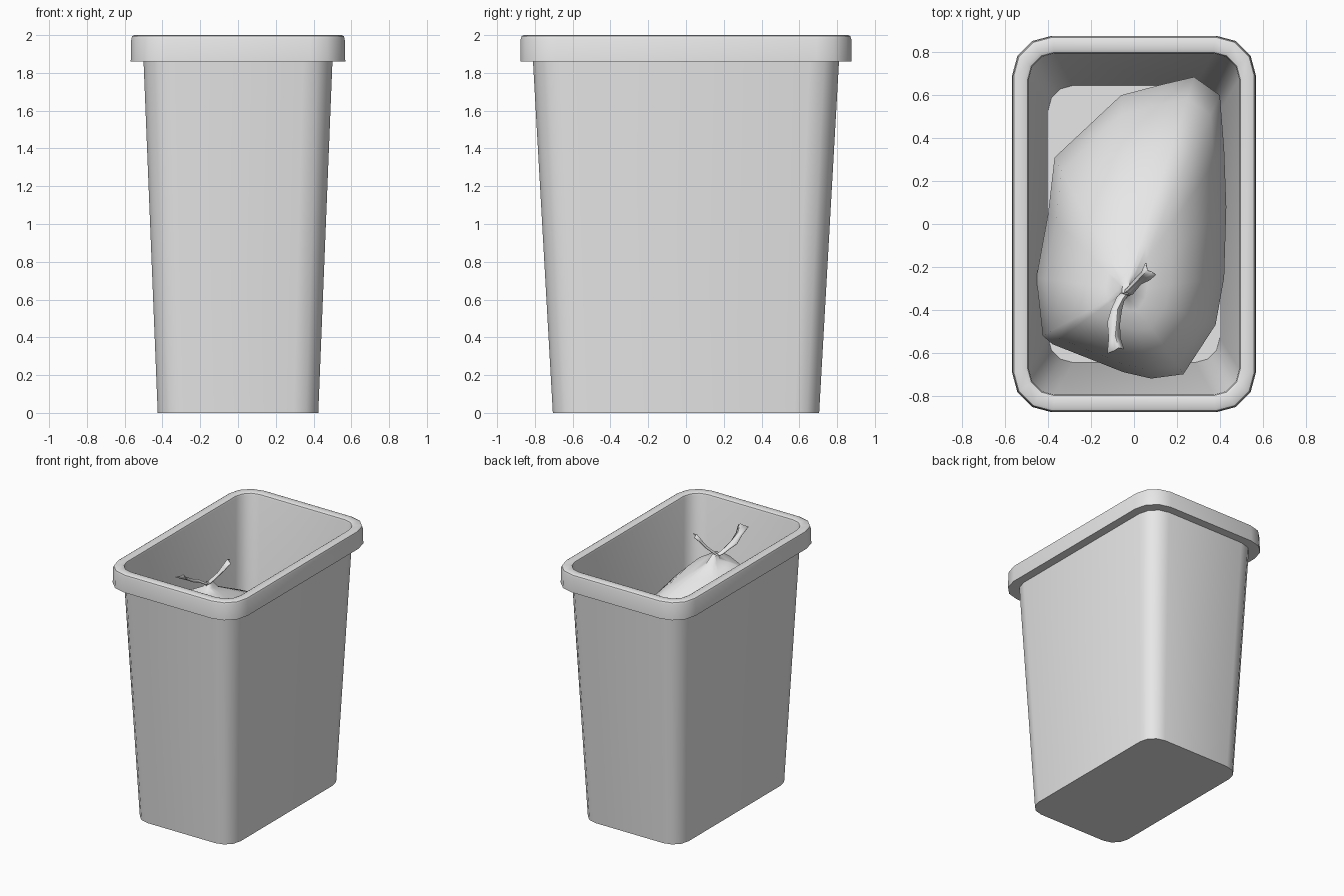
import bpy, bmesh, math
from mathutils import Vector

cube = bpy.data.objects.get("Cube")
if cube:
    bpy.data.objects.remove(cube, do_unlink=True)

grey = bpy.data.materials.new("light_grey")
grey.use_nodes = True
colour = (0.8, 0.8, 0.8, 1)
grey.diffuse_color = colour
grey.node_tree.nodes["Principled BSDF"].inputs["Base Color"].default_value = colour


def finish(bm, name, angle=40):
    """Turn a bmesh into a smooth shaded object with sharp creases."""
    bmesh.ops.recalc_face_normals(bm, faces=bm.faces)
    mesh = bpy.data.meshes.new(name)
    bm.to_mesh(mesh)
    bm.free()
    mesh.materials.append(grey)
    mesh.shade_smooth()
    mesh.set_sharp_from_angle(angle=math.radians(angle))
    obj = bpy.data.objects.new(name, mesh)
    bpy.context.collection.objects.link(obj)
    return obj


def skin(bm, rings, closed=True):
    """Join successive rows of points with quads."""
    rows = [[bm.verts.new(p) for p in ring] for ring in rings]
    for a, b in zip(rows, rows[1:]):
        n = len(a)
        for i in range(n if closed else n - 1):
            j = (i + 1) % n
            bm.faces.new((a[i], a[j], b[j], b[i]))
    return rows


def rounded_rect(hx, hy, r, z, segs=3):
    """Rectangle outline with rounded corners."""
    pts = []
    for k, (sx, sy) in enumerate([(1, 1), (-1, 1), (-1, -1), (1, -1)]):
        for i in range(segs + 1):
            a = (k + i / segs) * math.pi / 2
            pts.append((sx * (hx - r) + r * math.cos(a),
                        sy * (hy - r) + r * math.sin(a), z))
    return pts


# Bin: one continuous shell, inner floor up over the rim, down to the base
sections = [  # half width, half depth, corner radius, height
    (0.40, 0.645, 0.115, 0.05),
    (0.49, 0.795, 0.12, 1.98),
    (0.495, 0.80, 0.125, 1.994),
    (0.508, 0.813, 0.135, 2.0),
    (0.548, 0.858, 0.17, 2.0),
    (0.56, 0.87, 0.18, 1.994),
    (0.565, 0.875, 0.185, 1.98),
    (0.568, 0.877, 0.185, 1.86),
    (0.50, 0.81, 0.155, 1.86),
    (0.425, 0.705, 0.13, 0.0),
]
bm = bmesh.new()
rows = skin(bm, [rounded_rect(*s) for s in sections])
bm.faces.new(rows[0])
bm.faces.new(rows[-1])
finish(bm, "bin")

# Rubbish bag: lumpy outline shrunk towards the tied neck above and floor below
outline = [(-0.37, 0.31), (-0.06, 0.60), (0.13, 0.65), (0.28, 0.685),
           (0.40, 0.60), (0.42, 0.35), (0.43, 0.08), (0.42, -0.25),
           (0.38, -0.47), (0.23, -0.70), (0.08, -0.72), (-0.05, -0.69),
           (-0.38, -0.56), (-0.425, -0.52), (-0.455, -0.25), (-0.40, 0.05)]
neck = Vector((-0.04, -0.31))


def bag_ring(scale, z, centre, tilt):
    pts = []
    for p in outline:
        q = centre + (Vector(p) - centre) * scale
        pts.append((q.x, q.y, z - tilt * (q.y - neck.y)))
    return pts


bm = bmesh.new()
floor = Vector((0, 0))
rings = [bag_ring(s, z, floor, t) for s, z, t in
         [(0.6, 0.06, 0), (0.8, 0.15, 0), (0.92, 0.6, 0.1)]]
rings += [bag_ring(s, z, neck, 0.25) for s, z in
          [(1, 1.18), (0.9, 1.4), (0.7, 1.59), (0.45, 1.7), (0.22, 1.75),
           (0.08, 1.78), (0.04, 1.82)]]
rows = skin(bm, rings)
bm.faces.new(rows[0])
bm.faces.new(rows[-1])
finish(bm, "rubbish_bag", 50)


def strand(name, path):
    """Creased ribbon along a path of (x, y, z, width)."""
    pts = [Vector(p[:3]) for p in path]
    rings = []
    for i, p in enumerate(pts):
        along = pts[min(i + 1, len(pts) - 1)] - pts[max(i - 1, 0)]
        side = along.cross(Vector((0, 0, 1))).normalized()
        up = side.cross(along).normalized()
        w = path[i][3] / 2
        wobble = 0.15 * (-1) ** i
        rings.append([p - side * w * (1 + wobble), p - side * w * 0.3 + up * w * 0.6,
                      p + side * w * 0.3 + up * w * 0.2, p + side * w * (1 - wobble)])
    bm = bmesh.new()
    skin(bm, rings, closed=False)
    obj = finish(bm, name, 60)
    solid = obj.modifiers.new("thickness", "SOLIDIFY")
    solid.thickness = 0.006


# Loose ends of the tie
strand("tie_end_back", [(-0.05, -0.33, 1.80, 0.03), (-0.02, -0.31, 1.83, 0.04),
                        (0.02, -0.27, 1.88, 0.04), (0.05, -0.24, 1.93, 0.055),
                        (0.08, -0.215, 1.975, 0.075)])
strand("tie_end_front", [(-0.03, -0.31, 1.80, 0.03), (-0.06, -0.35, 1.82, 0.04),
                         (-0.085, -0.40, 1.85, 0.05), (-0.09, -0.46, 1.87, 0.06),
                         (-0.095, -0.53, 1.91, 0.055), (-0.08, -0.59, 1.95, 0.08)])
